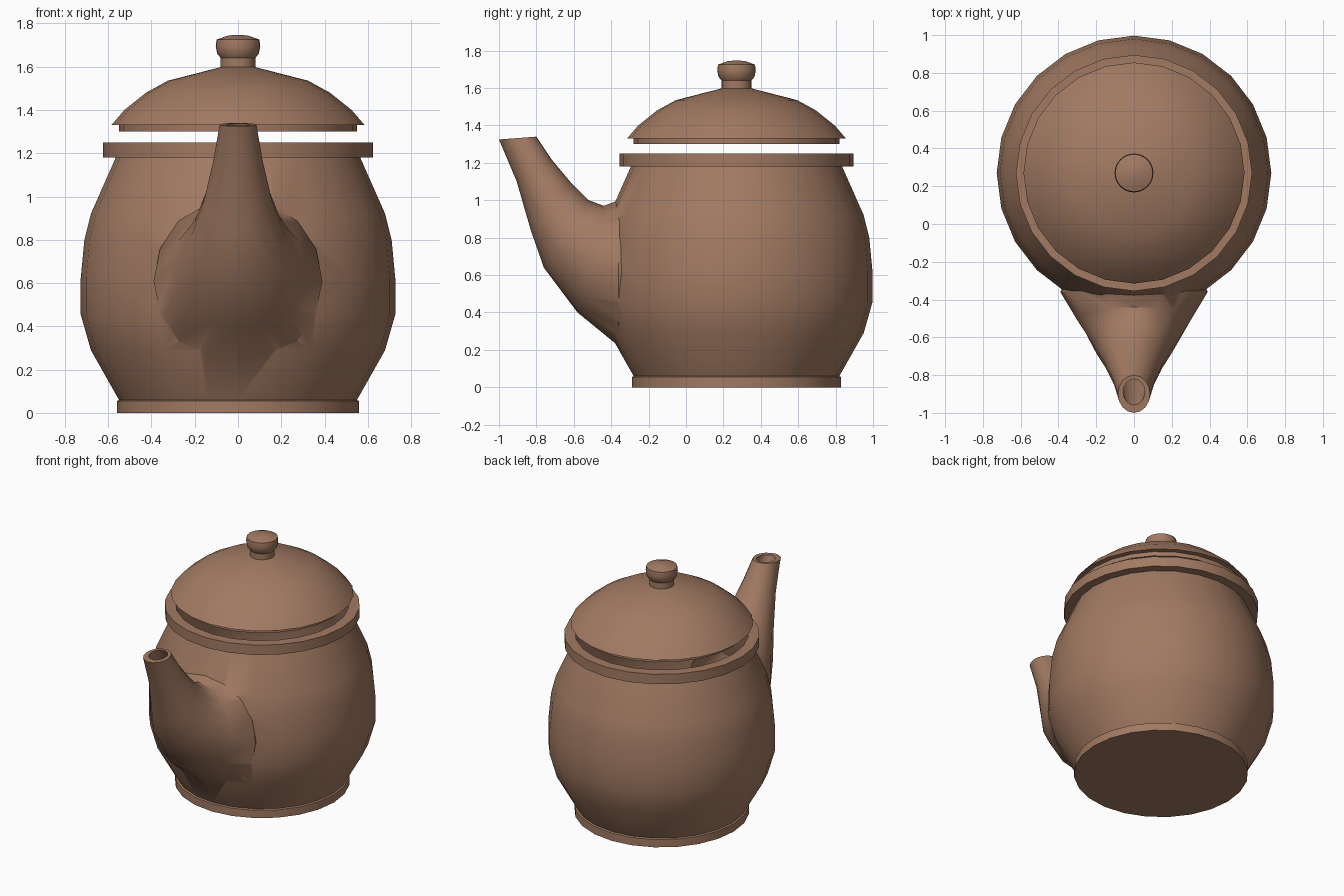
import bpy, bmesh, math

if "Cube" in bpy.data.objects:
    bpy.data.objects.remove(bpy.data.objects["Cube"])

CY = 0.27      # y of the pot's turning axis
SIDES = 24

clay = bpy.data.materials.new("brown_clay")
clay.diffuse_color = (0.36, 0.195, 0.123, 1)
clay.use_nodes = True
clay.node_tree.nodes["Principled BSDF"].inputs["Base Color"].default_value = clay.diffuse_color


def finish(bm, name):
    bmesh.ops.recalc_face_normals(bm, faces=bm.faces)
    mesh = bpy.data.meshes.new(name)
    bm.to_mesh(mesh)
    bm.free()
    obj = bpy.data.objects.new(name, mesh)
    bpy.context.collection.objects.link(obj)
    mesh.materials.append(clay)
    return obj


def loft(name, rings):
    """Skin a list of point rings and cap both ends."""
    bm = bmesh.new()
    loops = [[bm.verts.new(p) for p in ring] for ring in rings]
    n = len(loops[0])
    for a, b in zip(loops, loops[1:]):
        for i in range(n):
            j = (i + 1) % n
            bm.faces.new((a[i], a[j], b[j], b[i]))
    bm.faces.new(loops[0])
    bm.faces.new(loops[-1])
    return finish(bm, name)


def lathe(name, profile, n=SIDES):
    """Turn (radius, z) points around the pot's axis."""
    angles = [2 * math.pi * i / n for i in range(n)]
    return loft(name, [[(r * math.cos(a), CY + r * math.sin(a), z) for a in angles]
                       for r, z in profile])


def tube(name, sections, n=16):
    """Spout rings: each section is upper (y, z), lower (y, z), half width."""
    rings = []
    for uy, uz, ly, lz, w in sections:
        ring = []
        for i in range(n):
            a = 2 * math.pi * i / n
            c = math.cos(a)
            ring.append((w * math.sin(a),
                         (uy + ly) / 2 + c * (uy - ly) / 2,
                         (uz + lz) / 2 + c * (uz - lz) / 2))
        rings.append(ring)
    return loft(name, rings)


def boolean(obj, other, operation):
    m = obj.modifiers.new(operation.lower(), 'BOOLEAN')
    m.object, m.operation, m.solver = other, operation, 'EXACT'
    bpy.context.view_layer.objects.active = obj
    bpy.ops.object.modifier_apply(modifier=m.name)
    bpy.data.objects.remove(other)


def smooth(obj, degrees=38):
    bpy.ops.object.select_all(action='DESELECT')
    obj.select_set(True)
    bpy.context.view_layer.objects.active = obj
    bpy.ops.object.shade_smooth_by_angle(angle=math.radians(degrees))


# Pot body with foot and rim
pot = lathe("pot_body", [
    (0.56, 0), (0.56, 0.055), (0.55, 0.06), (0.68, 0.29), (0.727, 0.455),
    (0.727, 0.62), (0.71, 0.80), (0.68, 0.92), (0.565, 1.18),
    (0.625, 1.18), (0.625, 1.25)])

# Spout, fused to the body where it meets the wall
spout = tube("spout", [
    (-0.29, 1.00, -0.29, 0.25, 0.36),
    (-0.36, 1.00, -0.36, 0.22, 0.39),
    (-0.44, 0.97, -0.58, 0.40, 0.30),
    (-0.52, 1.00, -0.76, 0.64, 0.215),
    (-0.62, 1.10, -0.83, 0.84, 0.16),
    (-0.72, 1.22, -0.905, 1.10, 0.115),
    (-0.80, 1.34, -1.00, 1.325, 0.085)])
boolean(pot, spout, 'UNION')

# Hollow inside of the pot and the spout
cavity = lathe("cavity", [
    (0.48, 0.07), (0.62, 0.29), (0.665, 0.455), (0.665, 0.62), (0.65, 0.80),
    (0.62, 0.92), (0.555, 1.15), (0.555, 1.30)])
boolean(pot, cavity, 'DIFFERENCE')
bore = tube("bore", [
    (-0.30, 0.88, -0.30, 0.40, 0.22),
    (-0.47, 0.93, -0.55, 0.48, 0.20),
    (-0.57, 1.00, -0.71, 0.68, 0.14),
    (-0.66, 1.09, -0.79, 0.89, 0.11),
    (-0.75, 1.21, -0.875, 1.12, 0.08),
    (-0.83, 1.355, -0.965, 1.345, 0.055)])
boolean(pot, bore, 'DIFFERENCE')
smooth(pot)

# Domed lid with its locating lip, floating just above the rim
lid = lathe("lid", [
    (0.55, 1.30), (0.55, 1.33), (0.585, 1.33), (0.525, 1.40), (0.425, 1.48),
    (0.325, 1.535), (0.08, 1.598)])
smooth(lid)

# Knob
knob = lathe("lid_knob", [
    (0.08, 1.59), (0.08, 1.64), (0.096, 1.66), (0.103, 1.695), (0.099, 1.725),
    (0.05, 1.743), (0.015, 1.747)])
smooth(knob)
